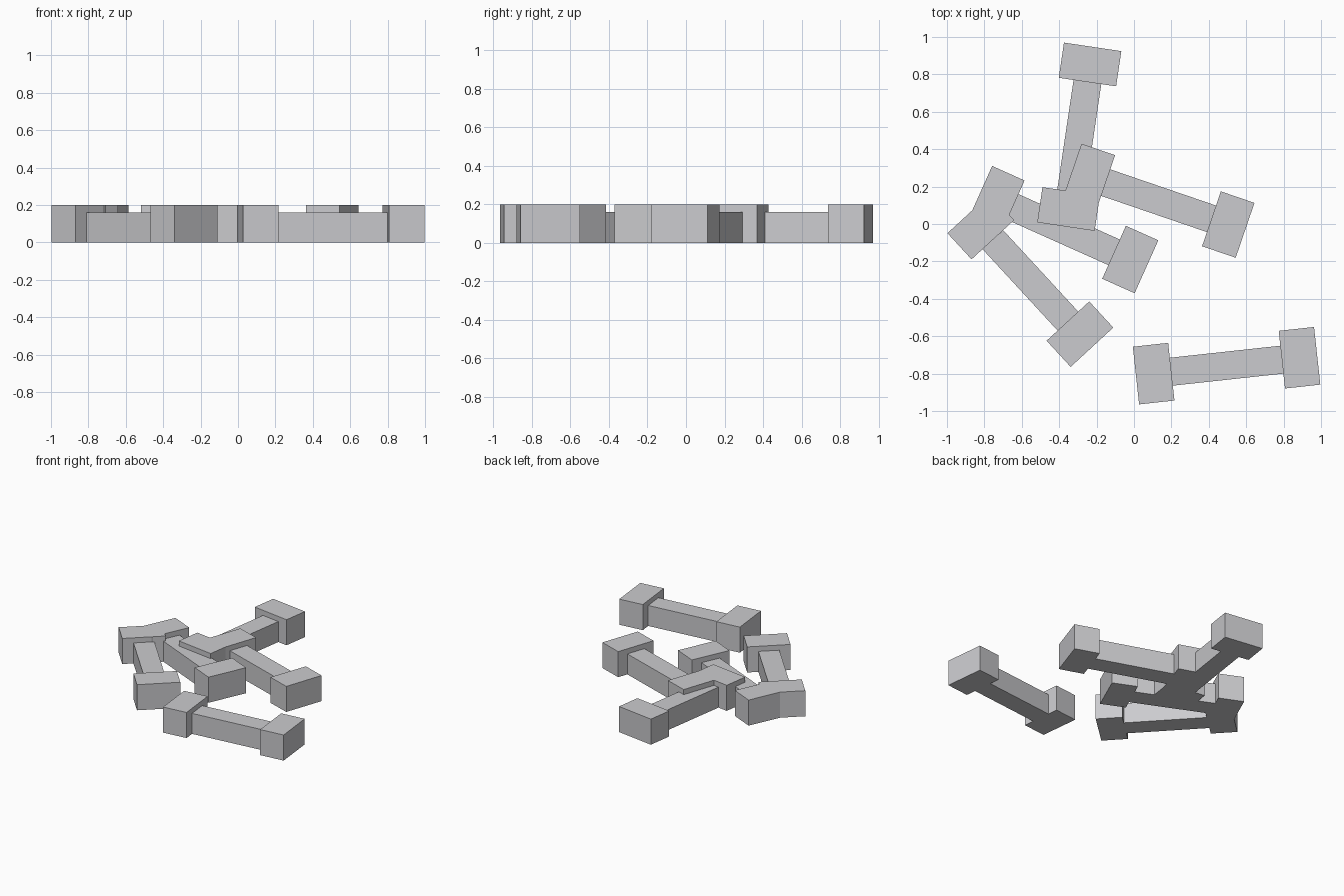
import bpy, bmesh
from math import atan2
from mathutils import Matrix, Vector

default = bpy.data.objects.get("Cube")
if default:
    bpy.data.objects.remove(default, do_unlink=True)

grey = bpy.data.materials.new("pale_grey")
grey.use_nodes = True
colour = (0.6, 0.6, 0.62, 1)
grey.diffuse_color = colour
grey.node_tree.nodes["Principled BSDF"].inputs["Base Color"].default_value = colour

BLOCK = (0.19, 0.31, 0.2)
SHAFT_WIDTH, SHAFT_HEIGHT = 0.15, 0.16


def box(name, centre, size, angle):
    """Box standing on the ground, turned about the vertical."""
    mesh = bpy.data.meshes.new(name)
    bm = bmesh.new()
    place = (Matrix.Translation((centre.x, centre.y, size[2] / 2))
             @ Matrix.Rotation(angle, 4, 'Z') @ Matrix.Diagonal((*size, 1)))
    bmesh.ops.create_cube(bm, size=1, matrix=place)
    bm.to_mesh(mesh)
    bm.free()
    mesh.materials.append(grey)
    obj = bpy.data.objects.new(name, mesh)
    bpy.context.collection.objects.link(obj)
    return obj


def merge(base, other):
    """Fuse other into base and drop it."""
    mod = base.modifiers.new("union", 'BOOLEAN')
    mod.operation, mod.solver, mod.object = 'UNION', 'EXACT', other
    bpy.context.view_layer.update()
    graph = bpy.context.evaluated_depsgraph_get()
    fused = bpy.data.meshes.new_from_object(base.evaluated_get(graph))
    base.modifiers.clear()
    base.data = fused
    bpy.data.objects.remove(other, do_unlink=True)


def bone(name, start, end):
    """Low shaft with a taller block across each end."""
    a, b = Vector(start), Vector(end)
    run = b - a
    angle = atan2(run.y, run.x)
    body = box(name, (a + b) / 2, (run.length, SHAFT_WIDTH, SHAFT_HEIGHT), angle)
    for end_point in (a, b):
        merge(body, box("end_block", end_point, BLOCK, angle))
    return body


# Loose bone at the front
bone("loose_bone", (0.105, -0.80), (0.885, -0.715))

# Overlapping bones fused into one pile
pile = bone("bone_pile", (-0.35, 0.08), (-0.235, 0.853))
for start, end in (
    ((-0.241, 0.252), (0.504, -0.003)),
    ((-0.735, 0.13), (-0.02, -0.19)),
    ((-0.819, -0.014), (-0.289, -0.589)),
):
    merge(pile, bone("crossing_bone", start, end))
